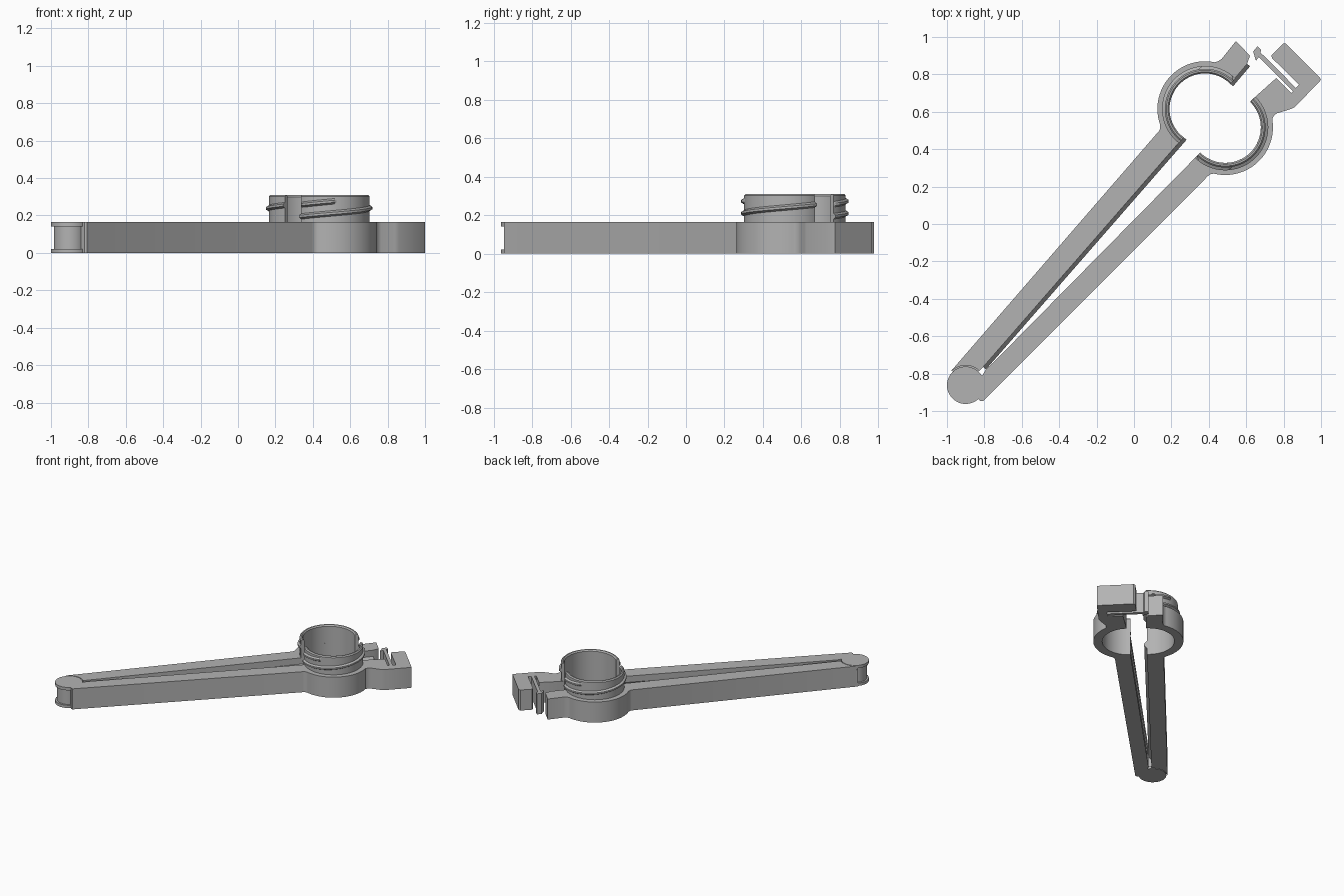
import bpy, bmesh
from math import sin, cos, radians, pi
from mathutils import Vector

if "Cube" in bpy.data.objects:
    bpy.data.objects.remove(bpy.data.objects["Cube"])

GREY = (0.45, 0.45, 0.45, 1)
mat = bpy.data.materials.new("plain grey")
mat.use_nodes = True
mat.diffuse_color = GREY
mat.node_tree.nodes["Principled BSDF"].inputs["Base Color"].default_value = GREY

H = 0.165                                  # arm height
TOP = 0.31                                 # collar height
HINGE = (-0.9, -0.862)
LEFT, RIGHT = (0.38, 0.615), (0.488, 0.517)  # ring centres
BORE, RING = 0.19, 0.255


def finish(name, bm):
    bmesh.ops.recalc_face_normals(bm, faces=bm.faces)
    mesh = bpy.data.meshes.new(name)
    bm.to_mesh(mesh)
    bm.free()
    mesh.materials.append(mat)
    obj = bpy.data.objects.new(name, mesh)
    bpy.context.collection.objects.link(obj)
    bpy.ops.object.select_all(action='DESELECT')
    obj.select_set(True)
    bpy.context.view_layer.objects.active = obj
    bpy.ops.object.shade_smooth_by_angle(angle=radians(30))
    return obj


def arc(c, r, a0, a1, n=32):
    angles = [radians(a0 + (a1 - a0) * i / n) for i in range(n + 1)]
    return [(c[0] + r * cos(a), c[1] + r * sin(a)) for a in angles]


def prism(name, outline, z0=0, z1=H):
    bm = bmesh.new()
    face = bm.faces.new([bm.verts.new((x, y, z0)) for x, y in outline])
    top = bmesh.ops.extrude_face_region(bm, geom=[face])["geom"]
    verts = [g for g in top if isinstance(g, bmesh.types.BMVert)]
    bmesh.ops.translate(bm, verts=verts, vec=(0, 0, z1 - z0))
    return finish(name, bm)


def bridge(name, loops):
    """Skin closed cross-sections and cap both ends."""
    bm = bmesh.new()
    rows = [[bm.verts.new(p) for p in loop] for loop in loops]
    for a, b in zip(rows, rows[1:]):
        for i in range(len(a)):
            j = (i + 1) % len(a)
            bm.faces.new((a[i], a[j], b[j], b[i]))
    bm.faces.new(rows[0])
    bm.faces.new(rows[-1])
    return finish(name, bm)


def sweep(name, profile, c, a0, a1, rise=0, taper=False, n=48):
    """Turn an (r, z) profile about a centre, climbing by rise."""
    loops = []
    for i in range(n + 1):
        t = i / n
        a = radians(a0 + (a1 - a0) * t)
        k = min(1, 0.1 + 8 * t, 0.1 + 8 * (1 - t)) if taper else 1
        base = profile[0][0]
        loops.append([(c[0] + (base + (r - base) * k) * cos(a),
                       c[1] + (base + (r - base) * k) * sin(a),
                       z + rise * t) for r, z in profile])
    return bridge(name, loops)


def ridge(name, p0, p1, depth):
    """Wedge-shaped bar along a line, pointing to its right."""
    d = (Vector(p1) - Vector(p0)).normalized()
    side = Vector((d.y, -d.x))
    section = [(-0.005, 0.05), (0, 0.05), (depth, 0.075),
               (depth, 0.09), (0, 0.115), (-0.005, 0.115)]
    return bridge(name, [[(p[0] + side.x * s, p[1] + side.y * s, z)
                          for s, z in section] for p in (p0, p1)])


# Left arm: bar, half ring, catch block and hinge socket in one outline
left_in = (-0.807, -0.765)
left_bore = arc(LEFT, BORE, 233, 45)
left_tip = (0.605, 0.856)
prism("left_arm",
      [left_in, (0.252, 0.449)] + left_bore +
      [left_tip, (0.62, 0.9), (0.545, 0.978), (0.468, 0.882), (0.45, 0.87)] +
      arc(LEFT, RING, 78, 200) +
      [(0.14, 0.515), (0.136, 0.5), (-0.978, -0.786)] +
      arc(HINGE, 0.106, 134, 46, 16))
ridge("left_arm_tongue", left_in, left_bore[0], 0.02)
ridge("left_block_tongue", left_bore[-1], left_tip, 0.02)
prism("hinge_socket_lip",
      arc(HINGE, 0.088, 48, 132, 16) + arc(HINGE, 0.11, 132, 48, 16), 0.03, 0.135)

# Right arm: bar, half ring, flexible latch finger and end block
right_in = (-0.797, -0.786)
right_bore = arc(RIGHT, BORE, -134.7, 45.3)
finger = [(0.849, 0.71), (0.667, 0.892), (0.652, 0.872), (0.637, 0.922),
          (0.66, 0.95), (0.68, 0.932), (0.676, 0.914), (0.693, 0.901), (0.866, 0.727)]
end_block = [(0.883, 0.744), (0.737, 0.888), (0.735, 0.903), (0.797, 0.964),
             (0.813, 0.964), (1.0, 0.775), (0.995, 0.765), (0.861, 0.626),
             (0.84, 0.615), (0.765, 0.592), (0.748, 0.58)]
right_arm = prism("right_arm",
                  [(-0.822, -0.83), right_in] + right_bore +
                  [(0.626, 0.66), (0.76, 0.78), (0.84, 0.70)] + finger + end_block +
                  arc(RIGHT, RING, 10, -104) +
                  [(0.408, 0.266), (0.395, 0.256), (-0.807, -0.947),
                   (-0.822, -0.947), (-0.84, -0.925), (-0.835, -0.9)])

# Groove along the right arm that receives the tongue
groove = ridge("groove_cutter", (-0.74, -0.7285), right_bore[0], 0.02)
groove.hide_render = True
cut = right_arm.modifiers.new("groove", 'BOOLEAN')
cut.operation, cut.solver, cut.object = 'DIFFERENCE', 'EXACT', groove
bpy.context.view_layer.objects.active = right_arm
bpy.ops.object.modifier_apply(modifier=cut.name)
bpy.data.objects.remove(groove)

# Hinge barrel: two flanges around a narrower core
for name, r, z0, z1 in (("hinge_lower_flange", 0.1, 0, 0.022),
                        ("hinge_core", 0.085, 0.022, 0.142),
                        ("hinge_upper_flange", 0.1, 0.142, H)):
    prism(name, arc(HINGE, r, 0, 360, 48)[:-1], z0, z1)

# Split spout collar with two-start screw thread
collar = [(BORE, H), (0.215, H), (0.215, TOP - 0.008), (0.207, TOP), (0.198, TOP), (BORE, TOP - 0.01)]
thread = [(0.213, -0.016), (0.23, -0.006), (0.23, 0.006), (0.213, 0.016)]
for side, c, a0, a1 in (("left", LEFT, 45, 233), ("right", RIGHT, -134.7, 45.3)):
    sweep(side + "_collar", collar, c, a0, a1)
    sweep(side + "_thread", [(r, z + 0.195) for r, z in thread], c, a0, a1, 0.06)
    sweep(side + "_thread_end", [(r, z + 0.257) for r, z in thread], c,
          a0, a0 + 55, 0.02, taper=True)
